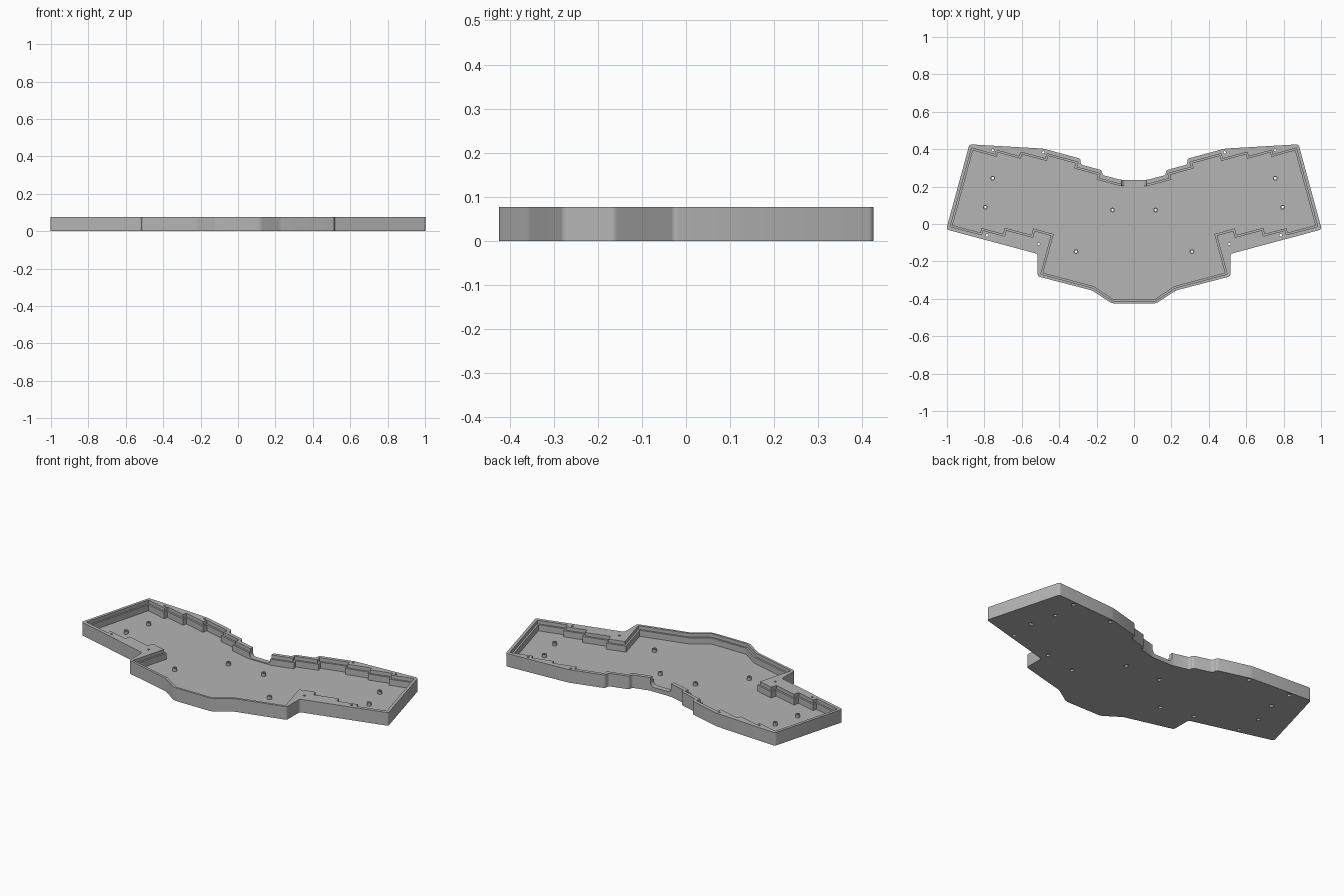
import bpy, bmesh, math
from mathutils import Vector

if "Cube" in bpy.data.objects:
    bpy.data.objects.remove(bpy.data.objects["Cube"])

H, FLOOR, LEDGE = 0.077, 0.02, 0.056

grey = bpy.data.materials.new("case grey")
grey.diffuse_color = (0.46, 0.46, 0.46, 1)
grey.use_nodes = True
grey.node_tree.nodes["Principled BSDF"].inputs["Base Color"].default_value = grey.diffuse_color


def mirrored(half):
    """Right half, front to back, completed counter-clockwise."""
    return half + [(-x, y) for x, y in reversed(half)]


def inset(pts, d):
    """Move every side of a counter-clockwise outline inward by d."""
    out = []
    for i, p in enumerate(pts):
        a, b, c = Vector(pts[i - 1]), Vector(p), Vector(pts[(i + 1) % len(pts)])
        u, v = (b - a).normalized(), (c - b).normalized()
        n1, n2 = Vector((-u.y, u.x)), Vector((-v.y, v.x))
        out.append(tuple(b + (n1 + n2) * d / (1 + n1.dot(n2))))
    return out


def finish(name, bm):
    bmesh.ops.recalc_face_normals(bm, faces=bm.faces)
    me = bpy.data.meshes.new(name)
    bm.to_mesh(me)
    bm.free()
    me.materials.append(grey)
    ob = bpy.data.objects.new(name, me)
    bpy.context.collection.objects.link(ob)
    return ob


def prism(name, pts, z0, z1, round_by=0):
    bm = bmesh.new()
    f = bm.faces.new([bm.verts.new((x, y, z0)) for x, y in pts])
    r = bmesh.ops.extrude_face_region(bm, geom=[f])
    bmesh.ops.translate(bm, vec=(0, 0, z1 - z0),
                        verts=[v for v in r["geom"] if isinstance(v, bmesh.types.BMVert)])
    if round_by:
        upright = [e for e in bm.edges if abs(e.verts[0].co.z - e.verts[1].co.z) > 0.01]
        bmesh.ops.bevel(bm, geom=upright, offset=round_by, segments=4,
                        affect='EDGES', profile=0.5)
    return finish(name, bm)


def pegs(name, spots, r, z0, z1, sides):
    """One upright cylinder at each spot and its mirror."""
    bm = bmesh.new()
    for x, y in spots:
        for s in (-1, 1):
            g = bmesh.ops.create_cone(bm, cap_ends=True, segments=sides,
                                      radius1=r, radius2=r, depth=z1 - z0)
            bmesh.ops.translate(bm, vec=(s * x, y, (z0 + z1) / 2), verts=g["verts"])
    return finish(name, bm)


def combine(ob, tool, op='DIFFERENCE'):
    m = ob.modifiers.new(op, 'BOOLEAN')
    m.operation, m.object, m.solver = op, tool, 'EXACT'
    bpy.context.view_layer.objects.active = ob
    bpy.ops.object.modifier_apply(modifier=m.name)
    bpy.data.objects.remove(tool)


# Outer shell outline and stepped key opening
outer = mirrored([(0.12, -0.424), (0.225, -0.355), (0.515, -0.28), (0.515, -0.16),
                  (1.004, -0.029), (0.88, 0.426), (0.485, 0.403), (0.285, 0.349),
                  (0.285, 0.318), (0.17, 0.287), (0.17, 0.262), (0.07, 0.236)])
opening = mirrored([(0.115, -0.411), (0.22, -0.342), (0.498, -0.268), (0.442, -0.061),
                    (0.532, -0.036), (0.541, -0.071), (0.684, -0.033), (0.692, -0.065),
                    (0.808, -0.034), (0.815, -0.058), (0.982, -0.014), (0.868, 0.406),
                    (0.742, 0.371), (0.735, 0.394), (0.612, 0.361), (0.605, 0.384),
                    (0.473, 0.349), (0.466, 0.376), (0.300, 0.331), (0.307, 0.304),
                    (0.181, 0.270), (0.188, 0.244), (0.075, 0.214)])
post_spots = [(0.755, 0.245), (0.795, 0.09), (0.115, 0.075), (0.31, -0.148)]
wall_spots = [(0.755, 0.395), (0.485, 0.383), (0.51, -0.107), (0.785, -0.06)]

case = prism("tray_case", outer, 0, H, 0.012)

# Upper recess, then the deeper well that leaves a ledge around the wall
combine(case, prism("ledge_cutter", opening, LEDGE, H + 0.05))
combine(case, prism("well_cutter", inset(opening, 0.010), FLOOR, H + 0.05))

# Cable notch through the middle of the back wall, with rounded lower corners
bm = bmesh.new()
g = bmesh.ops.create_cube(bm, size=1)
for v in g["verts"]:
    v.co = (v.co.x * 0.136, 0.23 + v.co.y * 0.10, 0.0675 + v.co.z * 0.085)
low = [e for e in bm.edges if all(abs(v.co.z - 0.025) < 1e-4 for v in e.verts)
       and abs(e.verts[0].co.x - e.verts[1].co.x) < 1e-4]
bmesh.ops.bevel(bm, geom=low, offset=0.025, segments=6, affect='EDGES', profile=0.5)
combine(case, finish("notch_cutter", bm))

# Standoff posts, screw holes and hexagonal nut pockets underneath
combine(case, pegs("standoff_posts", post_spots, 0.0125, FLOOR - 0.005, 0.038, 24), 'UNION')
combine(case, pegs("screw_cutter", post_spots + wall_spots, 0.0065, -0.02, H + 0.02, 16))
combine(case, pegs("nut_cutter", post_spots + wall_spots, 0.0135, -0.02, 0.012, 6))

bpy.ops.object.select_all(action='DESELECT')
case.select_set(True)
bpy.context.view_layer.objects.active = case
bpy.ops.object.shade_smooth_by_angle(angle=math.radians(30))
